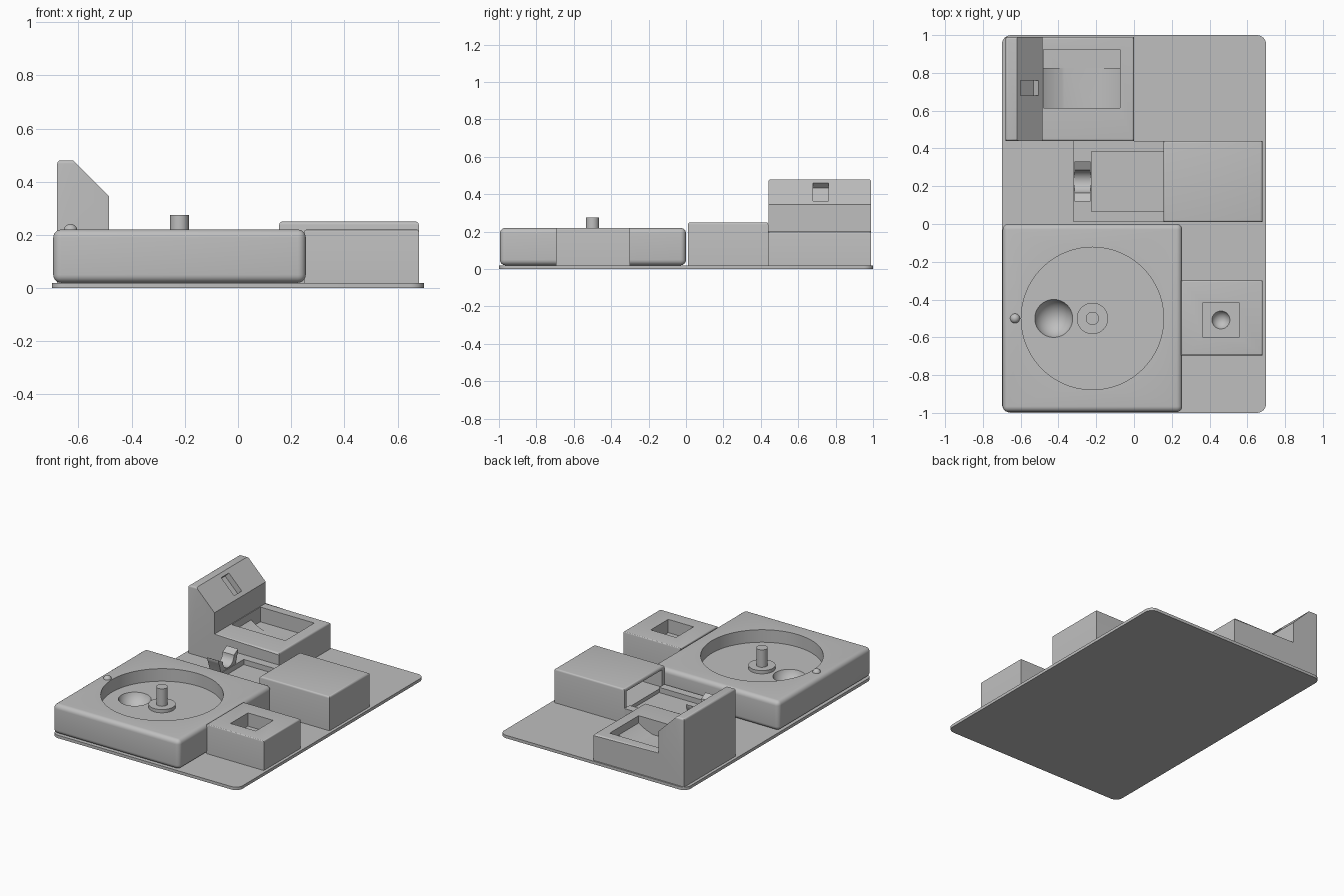
import bpy, bmesh, math
from mathutils import Vector, Matrix

old = bpy.data.objects.get("Cube")
if old:
    bpy.data.objects.remove(old, do_unlink=True)

grey = bpy.data.materials.new("light_grey")
grey.use_nodes = True
colour = (0.52, 0.52, 0.52, 1)
grey.diffuse_color = colour
grey.node_tree.nodes["Principled BSDF"].inputs["Base Color"].default_value = colour


def finish(name, bm):
    bmesh.ops.recalc_face_normals(bm, faces=bm.faces)
    mesh = bpy.data.meshes.new(name)
    bm.to_mesh(mesh)
    bm.free()
    mesh.materials.append(grey)
    obj = bpy.data.objects.new(name, mesh)
    bpy.context.collection.objects.link(obj)
    return obj


def bevel(bm, rule, width, segments=4):
    """Round the edges whose two end points satisfy the rule."""
    edges = [e for e in bm.edges if rule(e.verts[0].co, e.verts[1].co)]
    bmesh.ops.bevel(bm, geom=edges, offset=width, segments=segments,
                    affect='EDGES', profile=0.5)


def box(name, x, y, z, rule=None, width=0.01, segments=4):
    bm = bmesh.new()
    bmesh.ops.create_cube(bm, size=1)
    for v in bm.verts:
        v.co = [lo + (c + 0.5) * (hi - lo) for c, (lo, hi) in zip(v.co, (x, y, z))]
    if rule:
        bevel(bm, rule, width, segments)
    return finish(name, bm)


def cylinder(name, centre, radius, depth, axis='Z', segments=64):
    bm = bmesh.new()
    turn = Matrix.Rotation(math.pi / 2, 4, 'X') if axis == 'Y' else Matrix()
    bmesh.ops.create_cone(bm, cap_ends=True, segments=segments, radius1=radius,
                          radius2=radius, depth=depth,
                          matrix=Matrix.Translation(centre) @ turn)
    return finish(name, bm)


def ball(name, centre, radius):
    bm = bmesh.new()
    bmesh.ops.create_uvsphere(bm, u_segments=40, v_segments=24, radius=radius,
                              matrix=Matrix.Translation(centre))
    return finish(name, bm)


def extrude(name, points, to_3d, direction):
    """Extrude a flat profile along a direction."""
    bm = bmesh.new()
    face = bm.faces.new([bm.verts.new(to_3d(*p)) for p in points])
    out = bmesh.ops.extrude_face_region(bm, geom=[face])
    moved = [g for g in out["geom"] if isinstance(g, bmesh.types.BMVert)]
    bmesh.ops.translate(bm, verts=moved, vec=direction)
    return finish(name, bm)


def combine(obj, other, operation='DIFFERENCE'):
    other.hide_render = True
    mod = obj.modifiers.new("cut", 'BOOLEAN')
    mod.object, mod.operation, mod.solver = other, operation, 'EXACT'
    bpy.context.view_layer.objects.active = obj
    bpy.ops.object.modifier_apply(modifier=mod.name)
    bpy.data.objects.remove(other, do_unlink=True)


def every(a, b):
    return True


def upright(a, b):
    return abs(a.z - b.z) > 0.005


def top_rim(a, b):
    return min(a.z, b.z) > 0.19


# Base plate
box("base_plate", (-0.7, 0.7), (-1, 1), (0, 0.02), upright, 0.05, 8)

# Turntable housing with round well and finger dimple
housing = box("turntable_housing", (-0.695, 0.255), (-0.995, 0), (0.02, 0.22), every, 0.03, 6)
FLOOR = 0.135
combine(housing, cylinder("well", (-0.22, -0.5, FLOOR + 0.1), 0.377, 0.2, segments=96))
combine(housing, ball("dimple", (-0.425, -0.5, FLOOR + 0.03), 0.105))
cylinder("hub_disc", (-0.22, -0.5, FLOOR + 0.01), 0.083, 0.024)
cylinder("spindle", (-0.22, -0.5, 0.2), 0.035, 0.15)
ball("indicator_knob", (-0.63, -0.5, 0.215), 0.026)

# Side box with square pocket and dimple
side = box("side_box", (0.25, 0.68), (-0.695, -0.3), (0.02, 0.22), top_rim, 0.008)
combine(side, box("pocket", (0.365, 0.555), (-0.602, -0.415), (0.13, 0.3)))
combine(side, ball("pocket_dimple", (0.46, -0.508, 0.145), 0.05))

# Covered block, open on the tray side
cover = box("cover_block", (0.155, 0.68), (0.01, 0.44), (0.02, 0.25), top_rim, 0.012)
combine(cover, box("opening", (0.1, 0.6), (0.035, 0.415), (0.11, 0.228)))

# Low tray with a shallow channel
tray = box("tray", (-0.32, 0.155), (0.01, 0.44), (0.02, 0.12))
combine(tray, box("channel", (-0.225, 0.3), (0.065, 0.383), (0.085, 0.3)))

# Cradle clip: a round-bottomed holder with two outward lips
MID, RADIUS = 0.225, 0.06
curve = []
for i in range(17):
    a = math.pi + math.pi * i / 16
    curve.append((MID + RADIUS * math.cos(a), 0.185 + RADIUS * math.sin(a)))
outer = [(0.105, 0.21), (0.105, 0.195), (0.04 + RADIUS, 0.185), (0.075, 0.11)]
right_side = [(MID + dy, z) for dy, z in outer]
left_side = [(MID - dy, z) for dy, z in reversed(outer)]
extrude("cradle_clip", curve + right_side + left_side,
        lambda y, z: Vector((-0.315, y, z)), Vector((0.085, 0, 0)))

# Dock with a sloped tower at its right end
tower_profile = [(-0.68, 0.02), (0, 0.02), (0, 0.2), (-0.485, 0.2),
                 (-0.485, 0.345), (-0.62, 0.48), (-0.68, 0.48)]
dock = extrude("dock", tower_profile, lambda x, z: Vector((x, 0.44, z)), Vector((0, 0.55, 0)))
bm = bmesh.new()
bm.from_mesh(dock.data)
bevel(bm, lambda a, b: (min(a.z, b.z) > 0.4 and min(a.x, b.x) < -0.65)
      or (0.19 < min(a.z, b.z) < 0.21 and max(a.z, b.z) < 0.21 and max(a.x, b.x) > -0.1), 0.012)
bm.to_mesh(dock.data)
bm.free()

# Dock well, with a curved rest along its front part
combine(dock, box("dock_well", (-0.48, -0.075), (0.825, 0.925), (0.1, 0.4)))
combine(dock, box("rest_well", (-0.48, -0.075), (0.615, 0.83), (0.155, 0.4)))
DIP = 0.36
scoop = cylinder("scoop", (-0.2775, 0.722, 0.088 + DIP), DIP, 0.214, 'Y', 128)
combine(scoop, box("scoop_limit", (-0.48, -0.075), (0.5, 0.95), (0.1, 0.3)), 'INTERSECT')
combine(dock, scoop)

# Slot in the tower slope
slot = box("slot", (-0.068, 0.068), (-0.041, 0.041), (-0.04, 0.1))
slot.data.transform(Matrix.Translation((-0.553, 0.72, 0.413)) @ Matrix.Rotation(math.pi / 4, 4, 'Y'))
combine(dock, slot)

# Smooth the rounded surfaces, keep corners crisp
bpy.ops.object.select_all(action='DESELECT')
for obj in bpy.context.collection.objects:
    if obj.type == 'MESH':
        obj.select_set(True)
        bpy.context.view_layer.objects.active = obj
bpy.ops.object.shade_smooth_by_angle(angle=math.radians(32))
